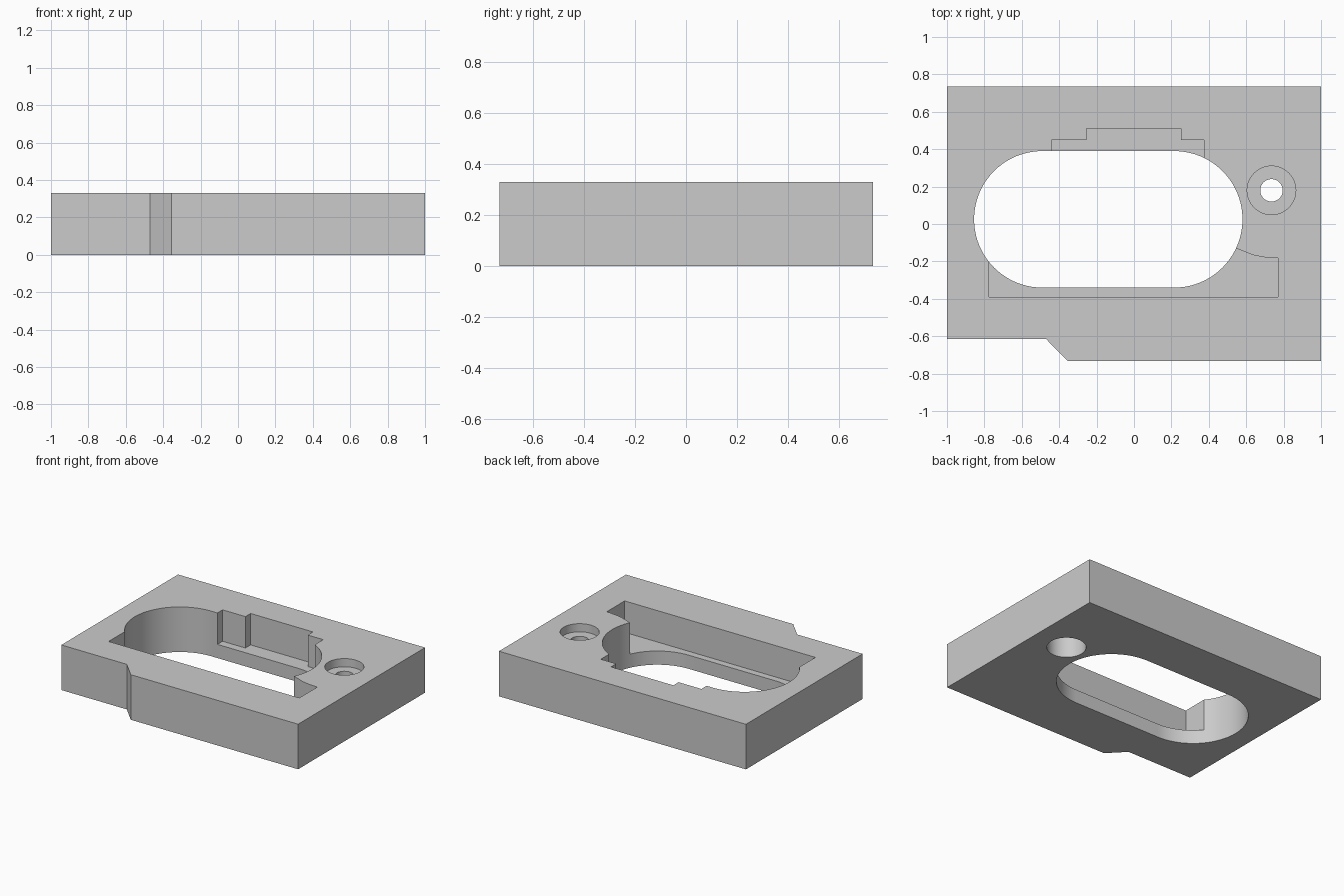
import bpy
import bmesh
import math

cube = bpy.data.objects.get("Cube")
if cube:
    bpy.data.objects.remove(cube, do_unlink=True)

HEIGHT, LEDGE, OVER = 0.33, 0.10, 0.1

grey = bpy.data.materials.new("light grey")
grey.use_nodes = True
colour = (0.6, 0.6, 0.6, 1)
grey.diffuse_color = colour
grey.node_tree.nodes["Principled BSDF"].inputs["Base Color"].default_value = colour


def prism(name, outline, bottom, top):
    """Extrude a counter-clockwise outline between two heights."""
    bm = bmesh.new()
    base = bm.faces.new([bm.verts.new((x, y, bottom)) for x, y in outline])
    side = bmesh.ops.extrude_face_region(bm, geom=[base])
    verts = [v for v in side["geom"] if isinstance(v, bmesh.types.BMVert)]
    bmesh.ops.translate(bm, verts=verts, vec=(0, 0, top - bottom))
    bmesh.ops.recalc_face_normals(bm, faces=bm.faces)
    mesh = bpy.data.meshes.new(name)
    bm.to_mesh(mesh)
    bm.free()
    mesh.materials.append(grey)
    obj = bpy.data.objects.new(name, mesh)
    bpy.context.collection.objects.link(obj)
    return obj


def arc(cx, cy, r, start, end, steps):
    angles = [math.radians(start + (end - start) * i / steps) for i in range(steps + 1)]
    return [(cx + r * math.cos(a), cy + r * math.sin(a)) for a in angles]


def circle(r):
    return arc(0.735, 0.18, r, 0, 360, 64)[:-1]


# Plate with a stepped front edge
plate = prism("mounting_plate", [(-1, -0.615), (-0.47, -0.615), (-0.355, -0.733),
                                 (1, -0.733), (1, 0.735), (-1, 0.735)], 0, HEIGHT)

# Rounded opening right through the plate
slot = arc(0.215, 0.025, 0.365, -90, 90, 40) + arc(-0.49, 0.025, 0.365, 90, 270, 40)

# Pockets beside the opening that leave a thin ledge
front_pocket = [(-0.775, -0.39), (0.77, -0.39), (0.77, -0.183), (0.70, -0.178),
                (0.64, -0.167), (0.545, -0.13), (0.4, -0.07), (-0.775, -0.07)]
back_pocket = [(-0.44, 0.2), (0.375, 0.2), (0.375, 0.45), (0.25, 0.45), (0.25, 0.51),
               (-0.255, 0.51), (-0.255, 0.45), (-0.44, 0.45)]

# Cutters, including the screw hole and its recesses above and below
TOP = HEIGHT + OVER
cutters = [
    prism("opening_cutter", slot, -OVER, TOP),
    prism("front_pocket_cutter", front_pocket, LEDGE, TOP),
    prism("back_pocket_cutter", back_pocket, LEDGE, TOP),
    prism("screw_hole_cutter", circle(0.06), -OVER, TOP),
    prism("screw_head_cutter", circle(0.13), HEIGHT - 0.06, TOP),
    prism("lower_bore_cutter", circle(0.13), -OVER, 0.2),
]

bpy.context.view_layer.objects.active = plate
for cutter in cutters:
    cutter.hide_render = True
    cut = plate.modifiers.new(cutter.name, "BOOLEAN")
    cut.operation = "DIFFERENCE"
    cut.solver = "EXACT"
    cut.object = cutter
    bpy.ops.object.modifier_apply(modifier=cut.name)
    bpy.data.objects.remove(cutter, do_unlink=True)

# Smooth the round walls and keep the edges crisp
bpy.ops.object.select_all(action="DESELECT")
plate.select_set(True)
bpy.ops.object.shade_smooth_by_angle(angle=math.radians(20))
